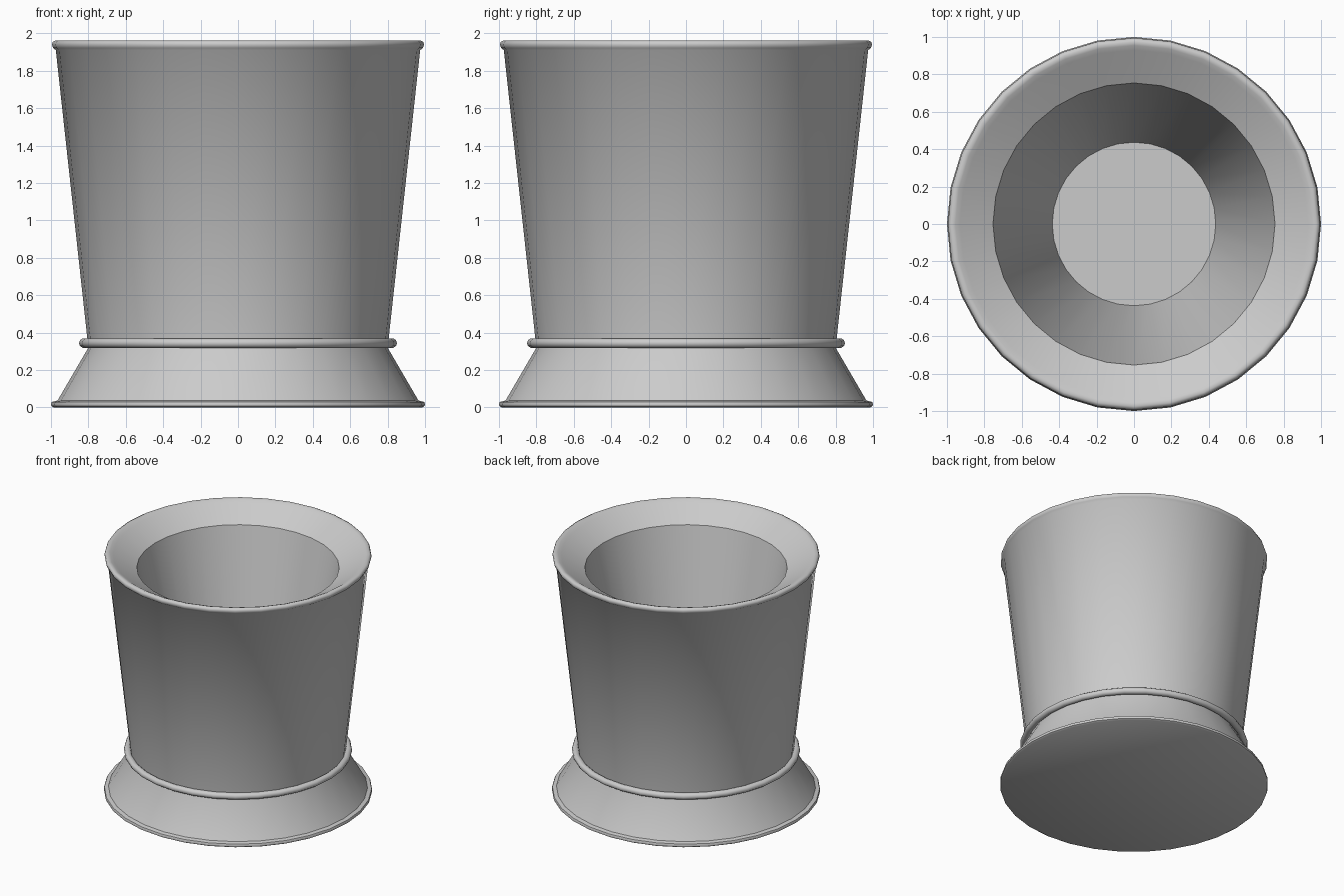
import bpy, bmesh, math

if "Cube" in bpy.data.objects:
    bpy.data.objects.remove(bpy.data.objects["Cube"])

SIDES = 32


def lathe(name, profile, closed=False):
    """Revolve (radius, z) points around z; radius 0 makes a pole."""
    bm = bmesh.new()
    rings = []
    for r, z in profile:
        if r == 0:
            rings.append([bm.verts.new((0, 0, z))] * SIDES)
        else:
            rings.append([bm.verts.new((r * math.cos(2 * math.pi * i / SIDES),
                                        r * math.sin(2 * math.pi * i / SIDES), z))
                          for i in range(SIDES)])
    pairs = list(zip(rings, rings[1:]))
    if closed:
        pairs.append((rings[-1], rings[0]))
    for a, b in pairs:
        for i in range(SIDES):
            j = (i + 1) % SIDES
            bm.faces.new(list(dict.fromkeys((a[i], a[j], b[j], b[i]))))
    mesh = bpy.data.meshes.new(name)
    bm.to_mesh(mesh)
    bm.free()
    ob = bpy.data.objects.new(name, mesh)
    bpy.context.collection.objects.link(ob)
    bpy.ops.object.select_all(action='DESELECT')
    bpy.context.view_layer.objects.active = ob
    ob.select_set(True)
    bpy.ops.object.shade_smooth_by_angle(angle=math.radians(46))
    return ob


# flared foot with a rounded bottom lip
lathe("foot", [(0, 0), (0.985, 0), (0.998, 0.008), (1.0, 0.018), (0.995, 0.03),
               (0.965, 0.037), (0.80, 0.32), (0.795, 0.345)])

# bead ring at the waist
lathe("waist_ring", [(0.823 + 0.027 * math.cos(2 * math.pi * k / 10),
                      0.344 + 0.026 * math.sin(2 * math.pi * k / 10))
                     for k in range(10)], closed=True)

# tapered cup: outer wall, rounded lip, sloping rim, deep well and floor
lathe("cup", [(0.803, 0.345), (0.974, 1.91), (0.988, 1.922), (0.995, 1.94),
              (0.99, 1.955), (0.975, 1.963), (0.955, 1.957), (0.93, 1.942),
              (0.754, 1.84), (0.437, 0.37), (0, 0.37)])
